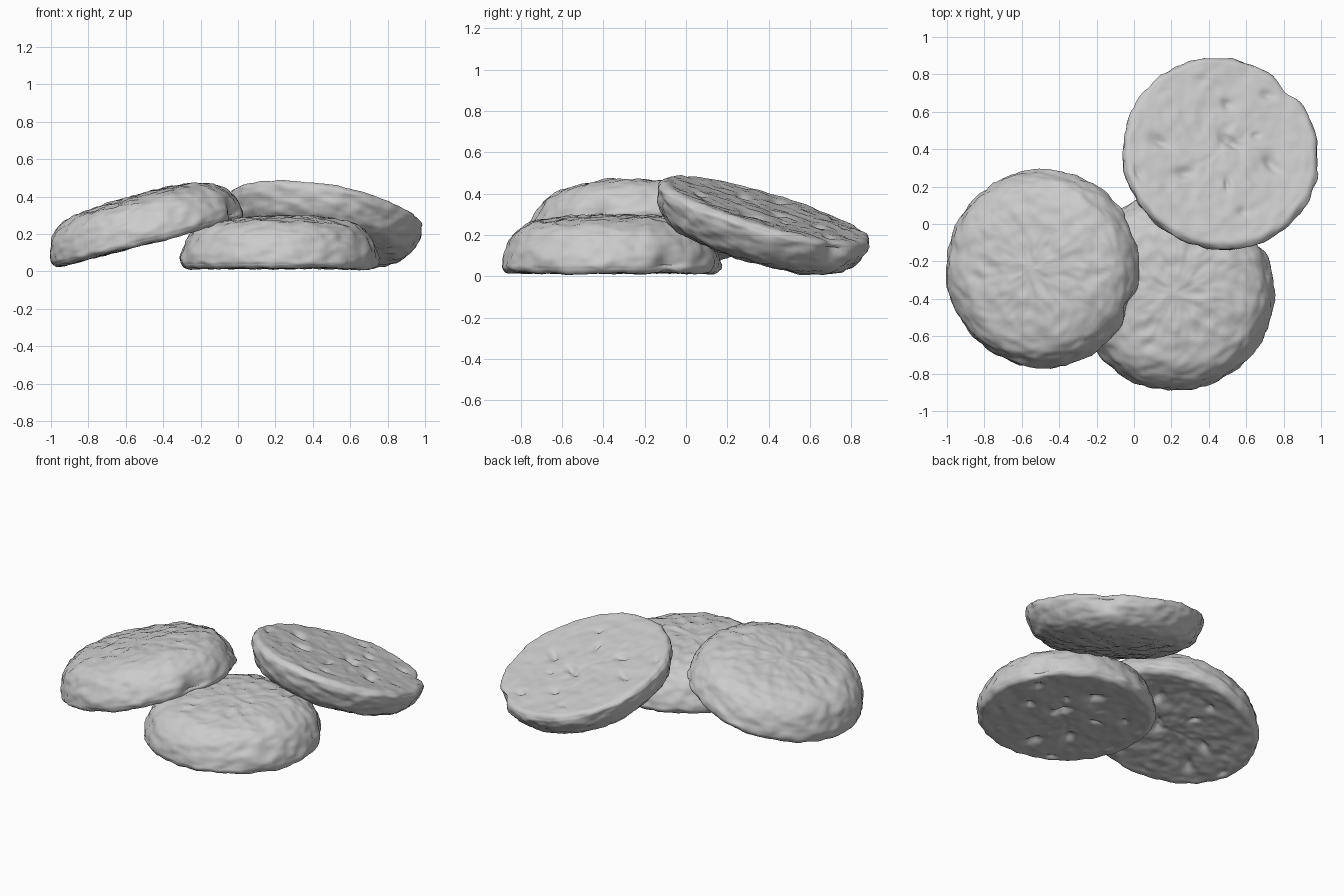
import bpy, bmesh, math
from mathutils import Vector, Matrix, noise

if "Cube" in bpy.data.objects:
    bpy.data.objects.remove(bpy.data.objects["Cube"])

SEG, SUB = 128, 7
# biscuit half-section (radius, height): flat base, sloping side, low dome
PROFILE = [(0, .015), (.12, .015), (.24, .015), (.36, .013), (.46, .01), (.505, .012),
           (.527, .035), (.528, .065), (.51, .13), (.475, .195), (.41, .245),
           (.3, .275), (.15, .288), (0, .29)]
# pits in the base: x, y, length, width, angle, depth
PITS = [(-.33, -.05, .05, .025, .5, .035), (-.2, .12, .045, .03, 0, .035),
        (.05, -.06, .06, .022, .6, .04), (.04, -.27, .03, .022, .5, .03),
        (.27, .06, .05, .03, .9, .035), (.03, .18, .035, .015, 1.5, .025),
        (.11, .33, .025, .02, 0, .025), (.26, -.32, .035, .025, 0, .03),
        (-.45, .13, .03, .02, 1, .025), (.19, -.1, .02, .015, 0, .02),
        (-.1, -.4, .05, .015, .3, .012), (-.3, -.33, .03, .02, 0, .015)]
NOTCH = -math.pi / 4


def catmull(p0, p1, p2, p3, t):
    return .5 * (2 * p1 + (p2 - p0) * t + (2 * p0 - 5 * p1 + 4 * p2 - p3) * t * t
                 + (3 * p1 - p0 - 3 * p2 + p3) * t ** 3)


def section():
    p = [Vector(q) for q in PROFILE]
    ext = [Vector((-p[1].x, p[1].y))] + p + [Vector((-p[-2].x, p[-2].y))]
    pts = [catmull(*ext[i:i + 4], s / SUB) for i in range(len(p) - 1) for s in range(SUB)]
    return pts[1:]


def relief(v, base_part, seed):
    """Surface offset: crumb texture, pits and the edge notch."""
    co = v.co
    q = co + Vector((seed, 0, 0))
    amp = .007 if base_part else .011
    d = amp * noise.noise(q * 15) + amp * .6 * noise.noise(q * 28) + .008 * noise.noise(q * 5)
    if base_part:
        for x, y, a, b, ang, depth in PITS:
            dx, dy = co.x - x, co.y - y
            u = dx * math.cos(ang) + dy * math.sin(ang)
            w = dy * math.cos(ang) - dx * math.sin(ang)
            d -= depth * math.exp(-(u / a) ** 2 - (w / b) ** 2)
    notch = Vector((.525 * math.cos(NOTCH), .525 * math.sin(NOTCH), .05))
    return d - .045 * math.exp(-((co - notch).length / .05) ** 2)


def biscuit(name, matrix, seed):
    bm = bmesh.new()
    pts = section()
    rings = [[bm.verts.new((p.x * math.cos(2 * math.pi * k / SEG),
                            p.x * math.sin(2 * math.pi * k / SEG), p.y))
              for k in range(SEG)] for p in pts]
    for lo, hi in zip(rings, rings[1:]):
        for k in range(SEG):
            j = (k + 1) % SEG
            bm.faces.new((lo[k], lo[j], hi[j], hi[k]))
    for ring, z in ((rings[0], PROFILE[0][1]), (rings[-1], PROFILE[-1][1])):
        c = bm.verts.new((0, 0, z))
        for k in range(SEG):
            bm.faces.new((c, ring[k], ring[(k + 1) % SEG]))
    bmesh.ops.recalc_face_normals(bm, faces=bm.faces)
    bm.normal_update()
    moves = [v.normal * relief(v, v.co.z < .03, seed) for v in bm.verts]
    for v, m in zip(bm.verts, moves):
        v.co += m
    for f in bm.faces:
        f.smooth = True
    me = bpy.data.meshes.new(name)
    bm.to_mesh(me)
    bm.free()
    ob = bpy.data.objects.new(name, me)
    bpy.context.collection.objects.link(ob)
    ob.matrix_world = matrix
    return ob


def place(loc, normal, spin, height, flip=False):
    tilt = Vector((0, 0, 1)).rotation_difference(Vector(normal)).to_matrix().to_4x4()
    turn = Matrix.Rotation(math.pi if flip else 0, 4, 'X')
    return (Matrix.Translation(loc) @ tilt @ turn @ Matrix.Rotation(math.radians(spin), 4, 'Z')
            @ Matrix.Diagonal((1, 1, height, 1)))


# biscuit lying flat
biscuit("flat_biscuit", place((.22, -.365, .005), (0, 0, 1), 77, 1), 0)
# biscuit leaning on it from the left
biscuit("left_leaning_biscuit", place((-.475, -.24, .14), (-.262, 0, 1), 22, .95), 0)
# upturned biscuit leaning from the back right
biscuit("upturned_biscuit", place((.468, .388, .335), (.17, .29, 1), 0, .84, True), 0)
